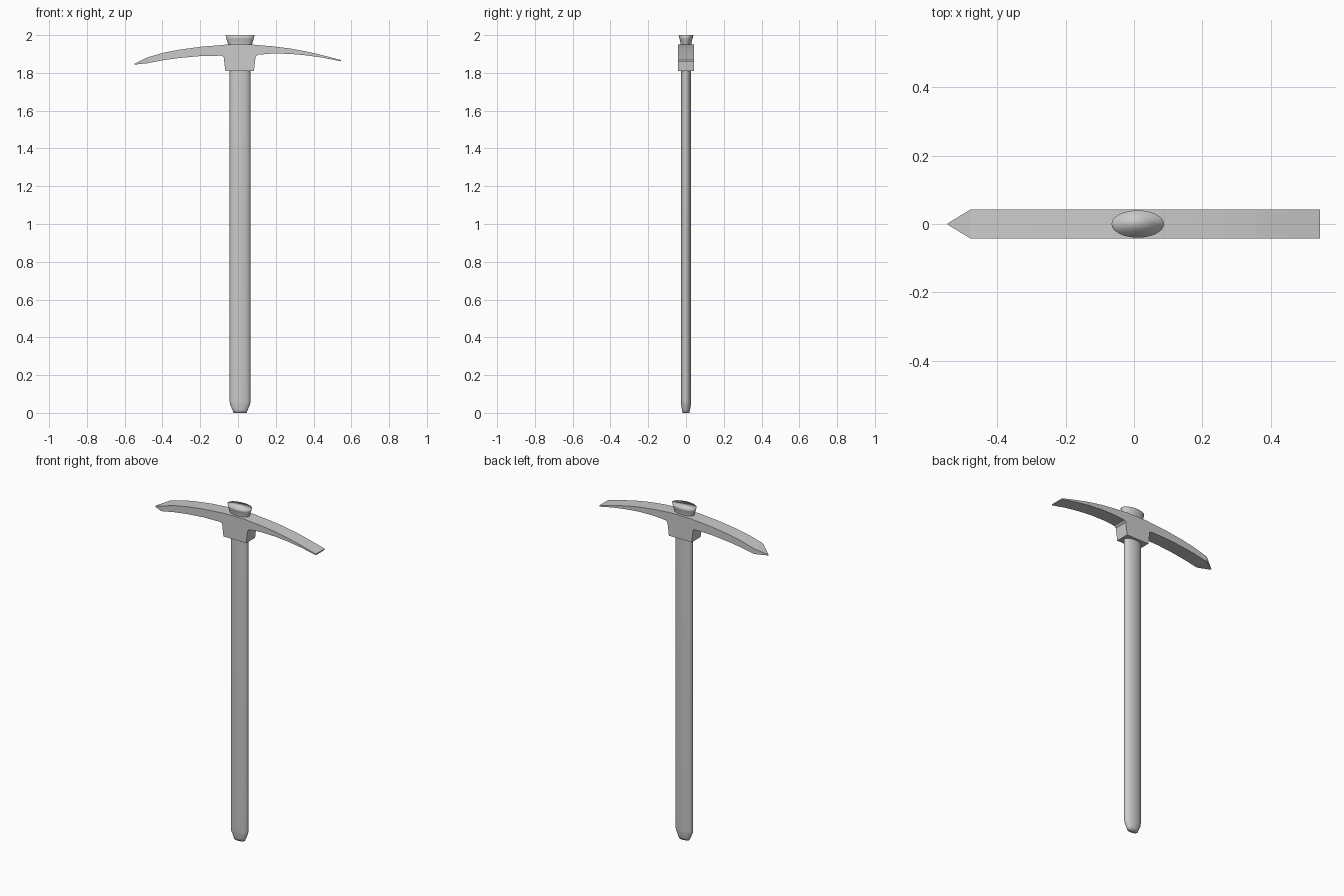
import bpy, bmesh, math

if "Cube" in bpy.data.objects:
    bpy.data.objects.remove(bpy.data.objects["Cube"])


def make_object(name, bm, smooth):
    bmesh.ops.recalc_face_normals(bm, faces=bm.faces)
    mesh = bpy.data.meshes.new(name)
    bm.to_mesh(mesh)
    bm.free()
    for p in mesh.polygons:
        p.use_smooth = smooth
    ob = bpy.data.objects.new(name, mesh)
    bpy.context.collection.objects.link(ob)
    return ob


def loft(name, rings, smooth):
    """Skin closed rings of equal point count and cap both ends."""
    bm = bmesh.new()
    loops = [[bm.verts.new(p) for p in ring] for ring in rings]
    n = len(loops[0])
    for a, b in zip(loops, loops[1:]):
        for i in range(n):
            j = (i + 1) % n
            bm.faces.new((a[i], a[j], b[j], b[i]))
    bm.faces.new(loops[0])
    bm.faces.new(loops[-1])
    bmesh.ops.remove_doubles(bm, verts=bm.verts, dist=1e-5)
    return make_object(name, bm, smooth)


# Handle: oval shaft, tapered foot, flared top: (z, half x, half y)
CX, SIDES = 0.011, 24
shaft = [(0, 0.034, 0.018), (0.015, 0.040, 0.021), (0.045, 0.053, 0.026),
         (0.06, 0.055, 0.027), (1.80, 0.055, 0.027), (1.94, 0.058, 0.027),
         (1.96, 0.066, 0.029), (1.98, 0.072, 0.034), (2.0, 0.077, 0.040)]
angles = [2 * math.pi * i / SIDES for i in range(SIDES)]
loft("handle", [[(CX + rx * math.cos(a), ry * math.sin(a), z) for a in angles]
                for z, rx, ry in shaft], True)

# Pick head: stations (x, bottom z, top z) with a pointed left end, chisel right end
W = 0.042
stations = [(-0.547, 1.844, 1.849), (-0.48, 1.851, 1.882), (-0.39, 1.868, 1.908),
            (-0.31, 1.879, 1.923), (-0.20, 1.889, 1.938), (-0.09, 1.891, 1.947),
            (-0.076, 1.885, 1.948), (-0.067, 1.81, 1.95), (0.084, 1.81, 1.95),
            (0.093, 1.885, 1.948), (0.105, 1.896, 1.947), (0.18, 1.902, 1.941),
            (0.27, 1.901, 1.930), (0.36, 1.893, 1.914), (0.45, 1.880, 1.893),
            (0.545, 1.861, 1.868)]
rings = []
for k, (x, lo, hi) in enumerate(stations):
    w = 0.001 if k == 0 else W
    rings.append([(x, -w, lo), (x, w, lo), (x, w, hi), (x, -w, hi)])
loft("pick_head", rings, False)
